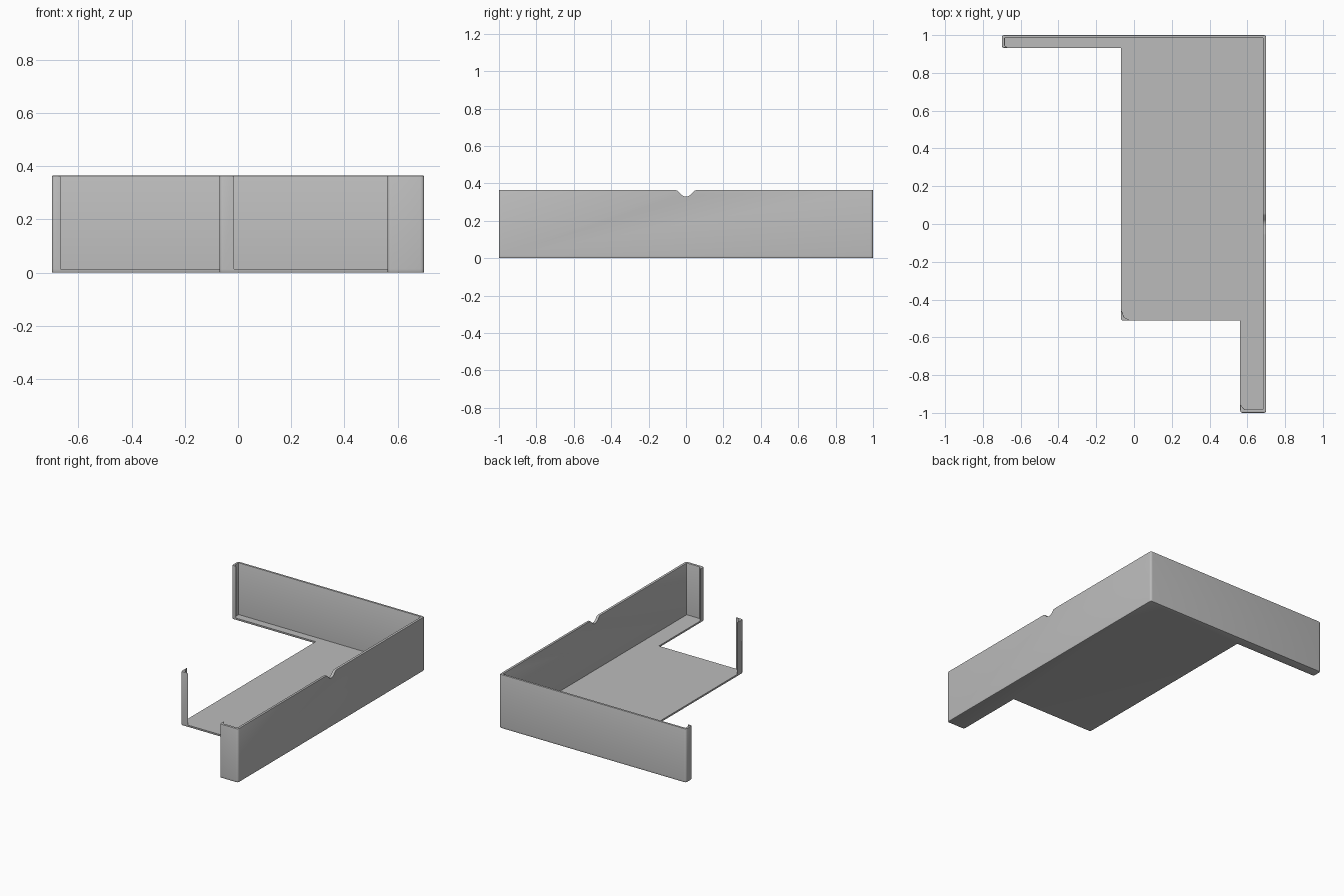
import bpy, bmesh
from mathutils import Vector

cube = bpy.data.objects.get("Cube")
if cube:
    bpy.data.objects.remove(cube, do_unlink=True)

HEIGHT, FLOOR = 0.365, 0.014

grey = bpy.data.materials.new("plain grey")
grey.use_nodes = True
grey.diffuse_color = (0.5, 0.5, 0.5, 1)
grey.node_tree.nodes["Principled BSDF"].inputs["Base Color"].default_value = (0.5, 0.5, 0.5, 1)


def outline(points):
    """Footprint whose corners may carry a fillet radius as third value."""
    result = []
    for i, p in enumerate(points):
        c = Vector(p[:2])
        if len(p) == 2:
            result.append(c)
            continue
        a = c + (Vector(points[i - 1][:2]) - c).normalized() * p[2]
        b = c + (Vector(points[(i + 1) % len(points)][:2]) - c).normalized() * p[2]
        for k in range(5):
            t = k / 4
            result.append(a * (1 - t) ** 2 + c * 2 * t * (1 - t) + b * t * t)
    return result


def prism(name, points, z0, z1, bevel_z=None, bevel=0.005):
    bm = bmesh.new()
    base = bm.faces.new([bm.verts.new((p.x, p.y, z0)) for p in outline(points)])
    top = bmesh.ops.extrude_face_region(bm, geom=[base])["geom"]
    bmesh.ops.translate(bm, vec=(0, 0, z1 - z0),
                        verts=[v for v in top if isinstance(v, bmesh.types.BMVert)])
    bmesh.ops.recalc_face_normals(bm, faces=bm.faces)
    if bevel_z is not None:
        rim = [e for e in bm.edges if all(abs(v.co.z - bevel_z) < 1e-5 for v in e.verts)]
        bmesh.ops.bevel(bm, geom=rim, offset=bevel, segments=2, profile=0.5,
                        affect='EDGES', clamp_overlap=True)
    mesh = bpy.data.meshes.new(name)
    bm.to_mesh(mesh)
    bm.free()
    obj = bpy.data.objects.new(name, mesh)
    bpy.context.collection.objects.link(obj)
    mesh.materials.append(grey)
    return obj


def smooth(obj):
    bpy.ops.object.select_all(action='DESELECT')
    obj.select_set(True)
    bpy.context.view_layer.objects.active = obj
    bpy.ops.object.shade_smooth_by_angle(angle=0.6)


R = 0.015
# Floor plate with its two narrow arms
floor = prism("floor_plate", [
    (-0.7, 1, R), (-0.7, 0.932, R), (-0.07, 0.932), (-0.07, -0.512, R),
    (0.562, -0.512), (0.562, -1, R), (0.7, -1, R), (0.7, 1, R)], 0, FLOOR, 0)

# Continuous wall along the back and the left side, with short hooked ends
wall = prism("side_and_back_wall", [
    (-0.7, 1, R), (-0.7, 0.932, R), (-0.667, 0.932), (-0.684, 0.945), (-0.684, 0.984),
    (0.682, 0.984), (0.682, -0.982), (0.585, -0.982), (0.562, -0.955),
    (0.562, -1, R), (0.7, -1, R), (0.7, 1, R)], FLOOR, HEIGHT, HEIGHT, 0.004)

# Thin corner post at the free corner of the floor
post = prism("corner_post", [
    (-0.07, -0.445), (-0.07, -0.512, R), (-0.015, -0.512), (-0.053, -0.493)],
    FLOOR, HEIGHT, HEIGHT, 0.003)

# Rounded notch in the top of the side wall
cutter = prism("notch_cutter", [
    (-0.06, 0.4), (-0.06, 0.366), (-0.046, 0.361), (-0.022, 0.337), (-0.01, 0.331),
    (0.01, 0.331), (0.022, 0.337), (0.046, 0.361), (0.06, 0.366), (0.06, 0.4)], 0.64, 0.74)
for v in cutter.data.vertices:
    v.co = (v.co.z, v.co.x, v.co.y)
cutter.hide_render = True

cut = wall.modifiers.new("notch", 'BOOLEAN')
cut.operation, cut.object, cut.solver = 'DIFFERENCE', cutter, 'EXACT'
bpy.context.view_layer.objects.active = wall
bpy.ops.object.modifier_apply(modifier=cut.name)
bpy.data.objects.remove(cutter, do_unlink=True)

for part in (floor, wall, post):
    smooth(part)
